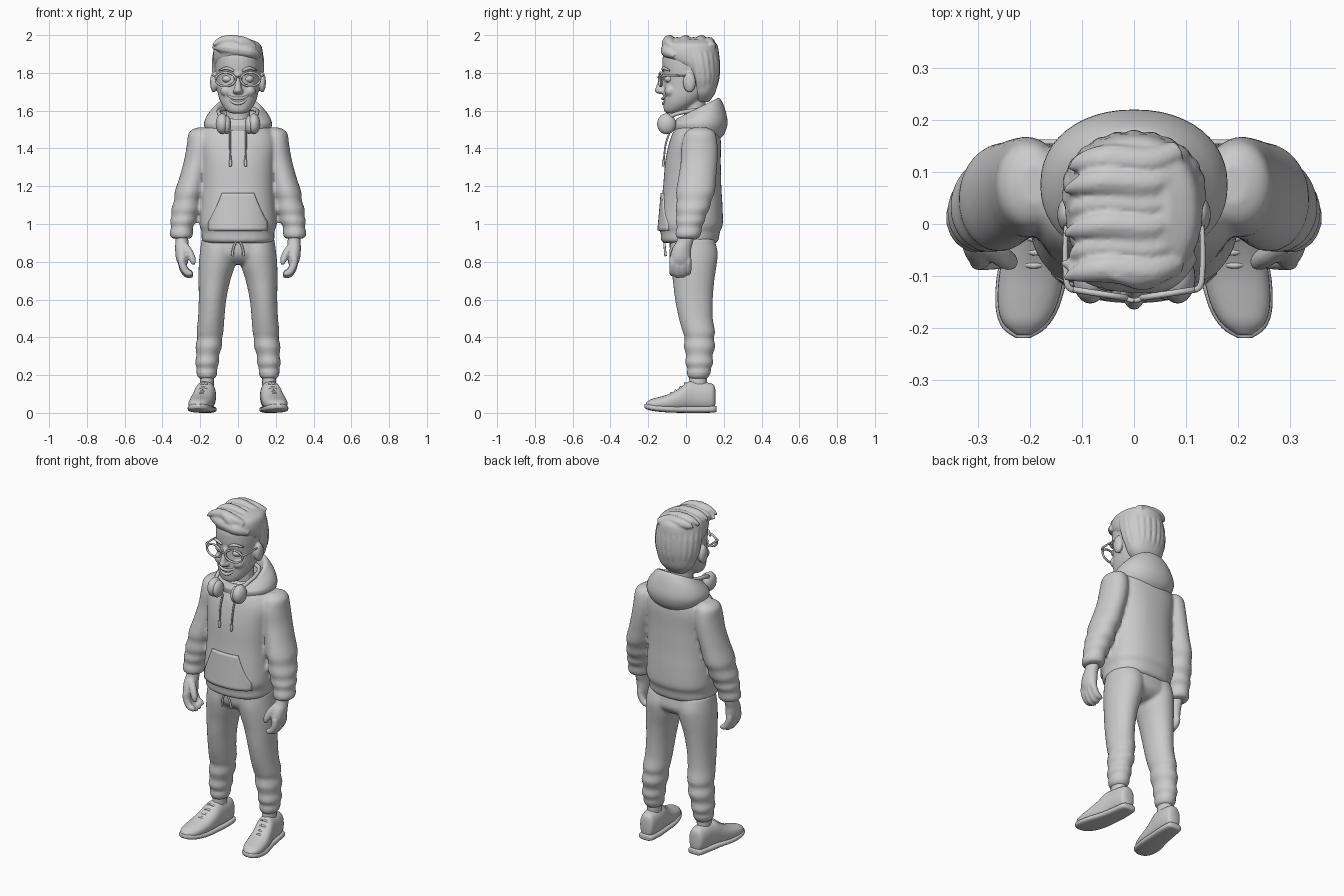
import bpy, bmesh, math
from mathutils import Vector, Matrix


def spline(rows, k):
    """Catmull-Rom interpolation of equal-length tuples."""
    out = []
    n = len(rows)
    for i in range(n - 1):
        p = [rows[max(0, min(n - 1, j))] for j in (i - 1, i, i + 1, i + 2)]
        for s in range(k):
            t = s / k
            out.append([0.5 * (2 * b + (c - a) * t + (2 * a - 5 * b + 4 * c - d) * t * t
                        + (3 * b - a - 3 * c + d) * t ** 3) for a, b, c, d in zip(*p)])
    return out + [list(rows[-1])]


def skin(bm, rings):
    vs = [[bm.verts.new(p) for p in r] for r in rings]
    n = len(vs[0])
    fs = [bm.faces.new((a[i], a[(i + 1) % n], b[(i + 1) % n], b[i]))
          for a, b in zip(vs, vs[1:]) for i in range(n)]
    fs += [bm.faces.new(vs[0][::-1]), bm.faces.new(vs[-1])]
    bmesh.ops.recalc_face_normals(bm, faces=fs)


def loft(bm, rows, axis='z', p=2.0, n=32, k=4):
    """rows: centre x, y, z, half sizes a, b and optional tilt."""
    rings = []
    for r in spline(rows, k):
        x, y, z, a, b = r[:5]
        tilt = r[5] if len(r) > 5 else 0
        ring = []
        for i in range(n):
            c, s = math.cos(2 * math.pi * i / n), math.sin(2 * math.pi * i / n)
            u = a * math.copysign(abs(c) ** (2 / p), c)
            v = b * math.copysign(abs(s) ** (2 / p), s)
            ring.append((x + u, y + v, z + tilt * v) if axis == 'z' else (x + u, y, z + v))
        rings.append(ring)
    skin(bm, rings)


def tube(bm, pts, n=10, k=5):
    """pts: x, y, z, radius."""
    rows = spline(pts, k)
    ps = [Vector(r[:3]) for r in rows]
    rings, u = [], Vector((0.31, 0.52, 0.79))
    for i, c in enumerate(ps):
        t = (ps[min(i + 1, len(ps) - 1)] - ps[max(i - 1, 0)]).normalized()
        u = (u - t * u.dot(t)).normalized()
        w = t.cross(u)
        rings.append([c + (u * math.cos(a) + w * math.sin(a)) * max(rows[i][3], 0.001)
                      for a in (2 * math.pi * j / n for j in range(n))])
    skin(bm, rings)


def ball(bm, c, s):
    bmesh.ops.create_uvsphere(bm, u_segments=24, v_segments=14, radius=1,
                              matrix=Matrix.Translation(c) @ Matrix.Diagonal((*s, 1)))


def mirror(bm):
    d = bmesh.ops.duplicate(bm, geom=bm.verts[:] + bm.edges[:] + bm.faces[:])['geom']
    for v in d:
        if isinstance(v, bmesh.types.BMVert):
            v.co.x *= -1
    bmesh.ops.reverse_faces(bm, faces=[f for f in d if isinstance(f, bmesh.types.BMFace)])


def finish(bm, name, voxel=0, smooth=3):
    me = bpy.data.meshes.new(name)
    bm.to_mesh(me)
    bm.free()
    me.polygons.foreach_set("use_smooth", [True] * len(me.polygons))
    ob = bpy.data.objects.new(name, me)
    bpy.context.collection.objects.link(ob)
    if voxel:
        m = ob.modifiers.new("fuse", 'REMESH')
        m.mode, m.voxel_size, m.use_smooth_shade = 'VOXEL', voxel, True
        m = ob.modifiers.new("soften", 'SMOOTH')
        m.factor, m.iterations = 0.5, smooth
    return ob


# Hoodie: sleeves with folds and cuffs, plus torso with ribbed hem
bm = bmesh.new()
loft(bm, [(.19, .075, 1.51, .03, .04), (.20, .075, 1.485, .06, .078), (.203, .072, 1.42, .068, .095),
          (.215, .07, 1.34, .07, .097), (.237, .06, 1.25, .072, .1), (.258, .05, 1.17, .077, .103),
          (.268, .043, 1.125, .07, .092), (.276, .035, 1.08, .077, .09), (.283, .028, 1.045, .068, .077),
          (.29, .023, 1.015, .07, .078), (.296, .018, .985, .058, .066), (.30, .013, .955, .062, .069),
          (.30, .01, .93, .057, .062), (.298, .008, .922, .04, .045)])
mirror(bm)
loft(bm, [(0, .02, .90, .175, .14), (0, .02, .915, .192, .152), (0, .022, .945, .192, .155),
          (0, .022, .965, .194, .16), (0, .025, 1.0, .203, .17), (0, .03, 1.1, .197, .163),
          (0, .033, 1.2, .192, .154), (0, .037, 1.33, .195, .147), (0, .048, 1.43, .205, .137),
          (0, .055, 1.49, .185, .122), (0, .06, 1.53, .14, .105), (0, .06, 1.555, .09, .08)], p=2.35, n=48)
finish(bm, "hoodie_body", .010)

# Hood: folded collar, tilted up at the back, hollow around the neck
bm = bmesh.new()
loft(bm, [(0, .06, 1.45, .13, .12, 0), (0, .07, 1.485, .165, .135, -.03), (0, .075, 1.53, .18, .145, .05),
          (0, .073, 1.57, .165, .135, .25), (0, .067, 1.60, .137, .122, .42), (0, .06, 1.612, .118, .112, .5),
          (0, .055, 1.60, .103, .1, .5), (0, .05, 1.56, .093, .092, .35), (0, .045, 1.515, .08, .08, .1)],
     p=2.15, n=48)
finish(bm, "hood")

# Front pocket following the belly curve
bm = bmesh.new()
grid = []
for j in range(13):
    z = .965 + .2 * j / 12
    half = .16 if z < 1.01 else .16 - .075 * ((z - 1.01) / .155) ** .8
    row = []
    for i in range(21):
        x = half * (i / 10 - 1)
        ry = .172 - .018 * (z - .965) / .2
        y = .027 - ry * (1 - (abs(x) / .199) ** 2.35) ** (1 / 2.35) - .007
        row.append(bm.verts.new((x, y, z)))
    grid.append(row)
for a, b in zip(grid, grid[1:]):
    for i in range(20):
        bm.faces.new((a[i], a[i + 1], b[i + 1], b[i]))
pocket = finish(bm, "front_pocket")
m = pocket.modifiers.new("thickness", 'SOLIDIFY')
m.thickness, m.offset = .014, -1

# Cords at the hood and waistband
bm = bmesh.new()
tube(bm, [(.042, -.085, 1.49, .005), (.042, -.108, 1.42, .005), (.04, -.117, 1.345, .005),
          (.04, -.119, 1.335, .008), (.04, -.12, 1.305, .007)])
tube(bm, [(.012, -.115, .905, .006), (.025, -.112, .87, .006), (.03, -.108, .83, .007)])
mirror(bm)
finish(bm, "drawstrings")

# Trousers with knee and ankle folds
bm = bmesh.new()
loft(bm, [(.098, .035, .92, .095, .115), (.104, .04, .85, .098, .128), (.112, .04, .78, .096, .122),
          (.125, .04, .70, .084, .11), (.135, .042, .60, .073, .1), (.142, .052, .50, .07, .09),
          (.148, .068, .43, .071, .086), (.15, .07, .395, .066, .077), (.155, .072, .35, .07, .083),
          (.16, .07, .305, .06, .07), (.164, .07, .265, .063, .075), (.164, .07, .235, .054, .062),
          (.165, .068, .215, .056, .064), (.165, .065, .19, .048, .055), (.165, .065, .18, .036, .045)])
mirror(bm)
loft(bm, [(0, .03, .95, .17, .12), (0, .035, .90, .19, .122), (0, .04, .84, .195, .122),
          (0, .04, .80, .15, .09), (0, .04, .785, .08, .05)], p=2.3)
finish(bm, "trousers", .009)

# Ankles
bm = bmesh.new()
loft(bm, [(.165, .065, .23, .036, .045), (.165, .063, .17, .037, .047), (.167, .06, .08, .037, .047)])
mirror(bm)
finish(bm, "socks")

# Shoes: upper, sole and laces
bm = bmesh.new()
loft(bm, [(.163, .155, .085, .018, .04), (.164, .145, .085, .04, .065), (.166, .11, .088, .049, .073),
          (.17, .05, .09, .053, .077), (.176, .01, .088, .056, .076), (.185, -.035, .07, .06, .06),
          (.195, -.09, .056, .063, .044), (.204, -.15, .048, .058, .034), (.21, -.19, .044, .042, .026),
          (.212, -.213, .04, .015, .012)], axis='y', p=2.3)
mirror(bm)
finish(bm, "shoe_uppers")
bm = bmesh.new()
loft(bm, [(.163, .162, .022, .02, .012), (.164, .15, .02, .044, .018), (.168, .08, .018, .054, .018),
          (.178, .0, .018, .059, .018), (.194, -.09, .02, .068, .018), (.205, -.16, .026, .061, .018),
          (.211, -.20, .032, .042, .016), (.213, -.219, .036, .014, .01)], axis='y', p=3)
mirror(bm)
finish(bm, "shoe_soles")
bm = bmesh.new()
for y, z, x in ((-.005, .157, .178), (-.03, .136, .184), (-.055, .117, .188), (-.08, .104, .193)):
    tube(bm, [(x - .034, y + .008, z - .016, .005), (x, y, z, .006), (x + .034, y + .008, z - .016, .005)])
mirror(bm)
finish(bm, "shoe_laces")

# Hands with curled fingers and thumb
bm = bmesh.new()
loft(bm, [(.297, .005, .96, .034, .042), (.297, -.005, .91, .034, .044), (.297, -.022, .87, .036, .05),
          (.295, -.03, .82, .034, .055), (.292, -.03, .785, .024, .048)])
for y, dz in ((-.07, .01), (-.043, 0), (-.016, .003), (.01, .015)):
    tube(bm, [(.298, y, .82, .019), (.295, y, .775 + dz, .02), (.275, y, .737 + dz, .019),
              (.25, y, .728 + dz, .016), (.24, y, .73 + dz, .008)])
tube(bm, [(.285, -.04, .885, .022), (.258, -.06, .85, .021), (.24, -.072, .81, .018), (.236, -.074, .785, .009)])
mirror(bm)
finish(bm, "hands", .006)

# Head with ears, cheeks, nose and neck
bm = bmesh.new()
ball(bm, (.128, .018, 1.75), (.02, .034, .054))
ball(bm, (.06, -.08, 1.705), (.034, .034, .032))
ball(bm, (.013, -.13, 1.703), (.016, .018, .013))
mirror(bm)
loft(bm, [(0, -.075, 1.585, .03, .025), (0, -.062, 1.597, .058, .053), (0, -.036, 1.63, .085, .084),
          (0, -.01, 1.67, .102, .11), (0, .014, 1.72, .111, .133), (0, .02, 1.78, .116, .139),
          (0, .02, 1.84, .12, .145), (0, .022, 1.90, .115, .14), (0, .03, 1.945, .08, .1)], p=2.15)
loft(bm, [(0, -.115, 1.80, .012, .012), (0, -.125, 1.765, .014, .019), (0, -.134, 1.725, .018, .026),
          (0, -.138, 1.702, .021, .027), (0, -.128, 1.688, .012, .016)])
loft(bm, [(0, .045, 1.47, .07, .065), (0, .047, 1.56, .064, .058), (0, .045, 1.68, .064, .06)])
finish(bm, "head", .006)

# Mouth, eyes and brows
bm = bmesh.new()
tube(bm, [(-.058, -.1, 1.683, .004), (-.03, -.119, 1.668, .007), (0, -.124, 1.664, .008),
          (.03, -.119, 1.668, .007), (.058, -.1, 1.683, .004)])
tube(bm, [(-.054, -.1, 1.678, .003), (-.03, -.114, 1.647, .007), (0, -.119, 1.638, .009),
          (.03, -.114, 1.647, .007), (.054, -.1, 1.678, .003)])
finish(bm, "lips")
bm = bmesh.new()
ball(bm, (.055, -.088, 1.768), (.029, .027, .021))
mirror(bm)
finish(bm, "eyes")
bm = bmesh.new()
tube(bm, [(.022, -.121, 1.81, .006), (.06, -.118, 1.825, .009), (.1, -.088, 1.812, .004)])
mirror(bm)
finish(bm, "eyebrows")

# Glasses: rims, bridge and temples
bm = bmesh.new()
tube(bm, [(.066 + .052 * math.cos(a), -.134 + .008 * math.cos(a), 1.766 + .036 * math.sin(a), .006)
          for a in (math.pi * i / 10 for i in range(21))], n=8, k=3)
tube(bm, [(.118, -.127, 1.78, .006), (.13, -.11, 1.785, .006), (.132, -.03, 1.785, .005),
          (.126, .03, 1.78, .005)], n=8)
tube(bm, [(.016, -.142, 1.772, .005), (.008, -.146, 1.777, .005), (0, -.147, 1.778, .005)], n=8)
mirror(bm)
finish(bm, "glasses")

# Hair: cap, combed locks at the back and a swept quiff
bm = bmesh.new()
loft(bm, [(0, .085, 1.645, .055, .035), (0, .085, 1.69, .1, .068), (0, .085, 1.75, .118, .084),
          (0, .072, 1.82, .128, .104), (0, .035, 1.87, .132, .14), (0, .025, 1.92, .13, .148),
          (0, .026, 1.955, .115, .135), (0, .03, 1.977, .07, .09)], p=2.2)
for i in range(13):
    a = math.radians(-5 + 190 * i / 12)
    c, s = math.cos(a), math.sin(a)
    tube(bm, [(.104 * c, .04 + .108 * s, 1.94, .02), (.117 * c, .06 + .098 * s, 1.86, .023),
              (.112 * c, .075 + .083 * s, 1.77, .02), (.095 * c, .08 + .067 * s, 1.695, .006)])
for i in range(6):
    y, d = -.085 + .042 * i, .012 * (i % 2)
    tube(bm, [(.085, y + .015, 1.935, .022), (.03, y - .005, 1.962 - d / 2, .03), (-.05, y, 1.972 - d, .029),
              (-.1, y - .008, 1.965 - d, .02), (-.138 + d, y - .02, 1.945, .003)])
tube(bm, [(.115, -.06, 1.89, .012), (.06, -.094, 1.912, .034), (-.02, -.098, 1.925, .034),
          (-.085, -.085, 1.935, .03), (-.14, -.075, 1.935, .004)])
tube(bm, [(.06, -.085, 1.93, .02), (.02, -.1, 1.955, .028), (-.02, -.1, 1.98, .018), (-.05, -.1, 1.997, .003)])
finish(bm, "hair", .006, 2)

# Headphones resting around the neck
bm = bmesh.new()
ball(bm, (.084, -.103, 1.53), (.034, .05, .055))
ball(bm, (.06, -.103, 1.525), (.024, .043, .049))
tube(bm, [(.088, -.09, 1.565, .011), (.1, -.045, 1.585, .011), (.1, .03, 1.6, .011),
          (.07, .1, 1.61, .011), (0, .125, 1.615, .011)])
mirror(bm)
finish(bm, "headphones")
